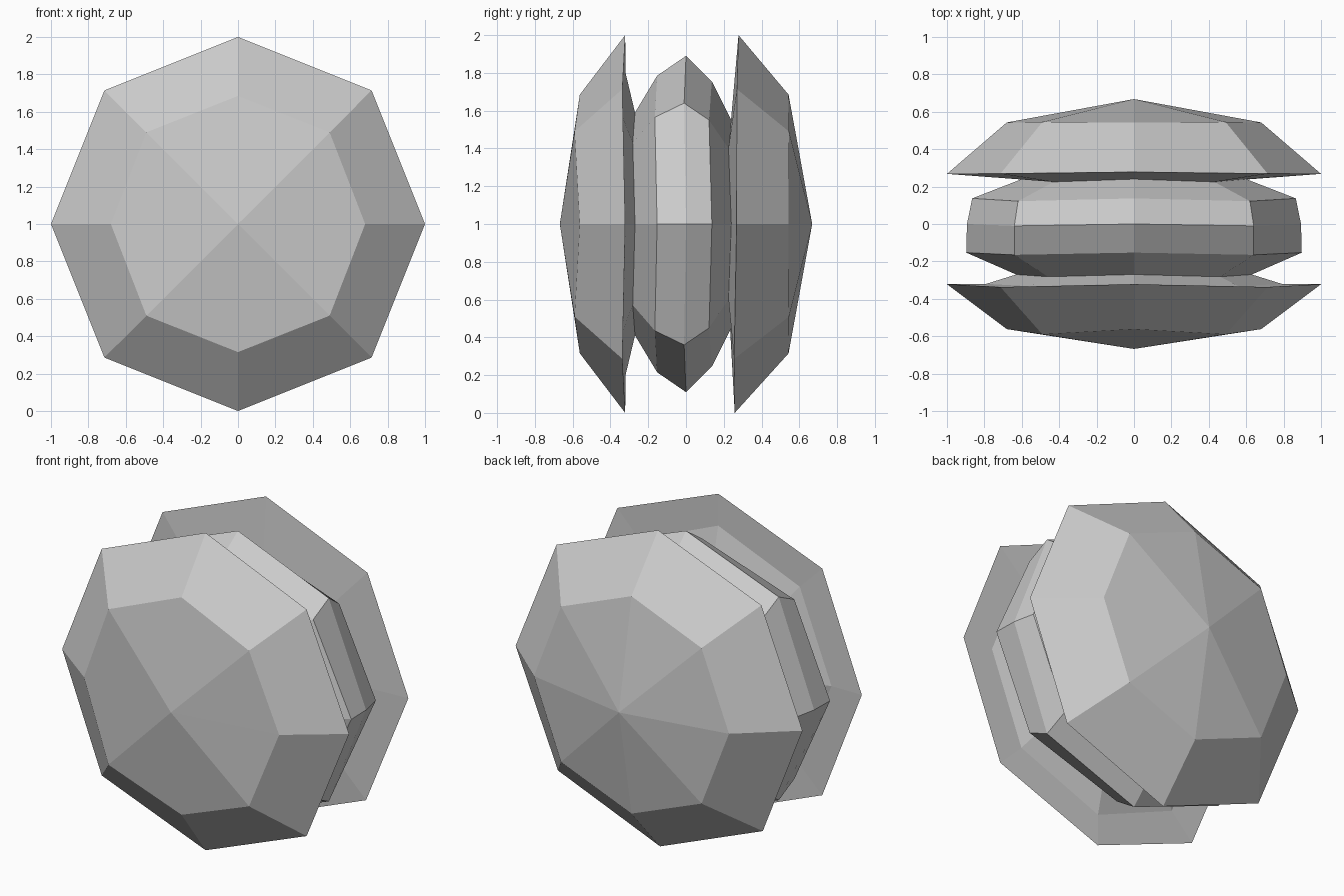
import bpy, bmesh, math

if "Cube" in bpy.data.objects:
    bpy.data.objects.remove(bpy.data.objects["Cube"])

CENTRE_Z = 1.0


def ring(y, y_diag, rx, rz, dx, dz, tilt=0.0):
    """Eight points round the y axis: axis points and diagonal points."""
    pts = []
    for i in range(8):
        a = math.radians(45 * i)
        c, s = round(math.cos(a), 3), round(math.sin(a), 3)
        if i % 2:
            x, z, yy = math.copysign(dx, c), math.copysign(dz, s), y_diag
        else:
            x, z, yy = c * rx, s * rz, y
        pts.append((x, yy + tilt * z, z + CENTRE_Z))
    return pts


def part(name, rings, front_tip=None, back_tip=None):
    """Skin rings listed from front to back, with optional pointed ends."""
    bm = bmesh.new()
    loops = [[bm.verts.new(p) for p in r] for r in rings]
    for a, b in zip(loops, loops[1:]):
        for i in range(8):
            j = (i + 1) % 8
            bm.faces.new((a[i], b[i], b[j], a[j]))
    for tip, loop, flip in ((front_tip, loops[0], False), (back_tip, loops[-1], True)):
        if tip is None:
            continue
        t = bm.verts.new((0, tip, CENTRE_Z))
        for i in range(8):
            j = (i + 1) % 8
            bm.faces.new((t, loop[j], loop[i]) if flip else (t, loop[i], loop[j]))
    mesh = bpy.data.meshes.new(name)
    bm.to_mesh(mesh)
    bm.free()
    obj = bpy.data.objects.new(name, mesh)
    bpy.context.collection.objects.link(obj)
    return obj


# Shared necks where the core meets the caps
front_neck = ring(-0.27, -0.282, 0.63, 0.59, 0.46, 0.43)
back_neck = ring(0.24, 0.225, 0.60, 0.55, 0.43, 0.40)

# Front domed cap with a flat rim behind
part("front_cap", [
    ring(-0.562, -0.59, 0.68, 0.685, 0.49, 0.49),
    ring(-0.322, -0.337, 1.0, 1.0, 0.714, 0.714),
    ring(-0.32, -0.333, 0.79, 0.80, 0.56, 0.56),
    front_neck,
], front_tip=-0.668)

# Bulging middle core
part("middle_core", [
    front_neck,
    ring(-0.153, -0.165, 0.897, 0.785, 0.64, 0.565),
    ring(0.0, -0.01, 0.893, 0.89, 0.64, 0.64),
    ring(0.137, 0.122, 0.865, 0.755, 0.62, 0.55),
    back_neck,
])

# Back domed cap
part("back_cap", [
    back_neck,
    ring(0.268, 0.262, 1.0, 1.0, 0.714, 0.714, 0.01),
    ring(0.543, 0.545, 0.68, 0.685, 0.49, 0.49),
], back_tip=0.668)
